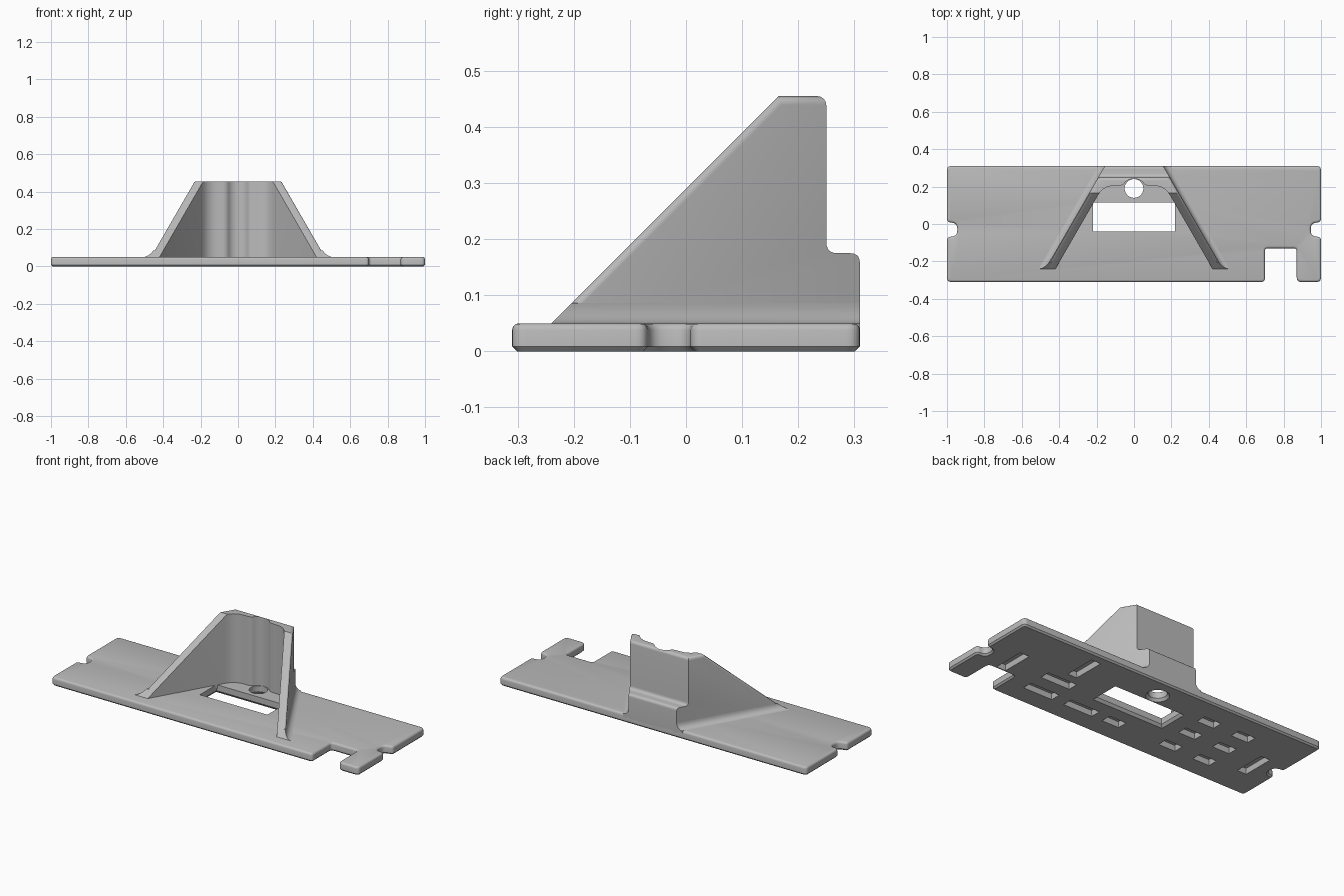
import bpy, bmesh, math
from mathutils import Vector

if "Cube" in bpy.data.objects:
    bpy.data.objects.remove(bpy.data.objects["Cube"], do_unlink=True)

gray = bpy.data.materials.new("light_gray")
gray.use_nodes = True
COLOR = (0.5, 0.5, 0.5, 1)
gray.diffuse_color = COLOR
gray.node_tree.nodes["Principled BSDF"].inputs["Base Color"].default_value = COLOR


def rounded(points, steps=5):
    """Outline from (a, b, corner tangent length) with curved corners."""
    out = []
    for i, (a, b, r) in enumerate(points):
        p = Vector((a, b))
        if r == 0:
            out.append(p)
            continue
        before = Vector(points[i - 1][:2])
        after = Vector(points[(i + 1) % len(points)][:2])
        start = p + (before - p).normalized() * r
        end = p + (after - p).normalized() * r
        for k in range(steps + 1):
            t = k / steps
            out.append(start * (1 - t) ** 2 + p * 2 * t * (1 - t) + end * t * t)
    return out


def loft(bm, rings):
    """Closed solid through rings of equal length."""
    rows = [[bm.verts.new(p) for p in ring] for ring in rings]
    n = len(rows[0])
    for low, high in zip(rows, rows[1:]):
        for i in range(n):
            j = (i + 1) % n
            bm.faces.new((low[i], low[j], high[j], high[i]))
    bm.faces.new(rows[0][::-1])
    bm.faces.new(rows[-1])
    bmesh.ops.recalc_face_normals(bm, faces=bm.faces)


def flat(outline, z):
    return [(p[0], p[1], z) for p in outline]


def rectangle(x, y, w, d, z):
    return [(x + sx * w / 2, y + sy * d / 2, z)
            for sx, sy in ((-1, -1), (1, -1), (1, 1), (-1, 1))]


def circle(x, y, r, z, n=40):
    return [(x + r * math.cos(math.tau * i / n),
             y + r * math.sin(math.tau * i / n), z) for i in range(n)]


def finish(bm, name):
    mesh = bpy.data.meshes.new(name)
    bm.to_mesh(mesh)
    bm.free()
    mesh.materials.append(gray)
    obj = bpy.data.objects.new(name, mesh)
    bpy.context.collection.objects.link(obj)
    return obj


def activate(obj):
    bpy.ops.object.select_all(action='DESELECT')
    obj.select_set(True)
    bpy.context.view_layer.objects.active = obj


def cut(obj, cutter):
    activate(obj)
    mod = obj.modifiers.new("cut", 'BOOLEAN')
    mod.operation = 'DIFFERENCE'
    mod.solver = 'EXACT'
    mod.object = cutter
    bpy.ops.object.modifier_apply(modifier=mod.name)
    bpy.data.objects.remove(cutter, do_unlink=True)


def smooth(obj):
    activate(obj)
    bpy.ops.object.shade_smooth_by_angle(angle=math.radians(32))


THICK = 0.05

# Base plate with end notches and a front slot
notch = [(1, -0.07, 0.02), (0.945, -0.065, 0.03),
         (0.945, 0.005, 0.03), (1, 0.01, 0.02)]
outline = [(-1, -0.31, 0.025), (0.70, -0.31, 0.02), (0.70, -0.13, 0.015),
           (0.87, -0.13, 0.015), (0.87, -0.31, 0.025), (1, -0.31, 0.025)]
outline += notch + [(1, 0.31, 0.025), (-1, 0.31, 0.025)]
outline += [(-x, y, r) for x, y, r in reversed(notch)]
outline = rounded(outline)
bm = bmesh.new()
loft(bm, [flat(outline, 0), flat(outline, THICK)])
for z, size, segments in ((THICK, 0.012, 3), (0, 0.009, 1)):
    rim = [e for e in bm.edges if all(abs(v.co.z - z) < 1e-5 for v in e.verts)]
    bmesh.ops.bevel(bm, geom=rim, offset=size, segments=segments,
                    profile=0.5, affect='EDGES', clamp_overlap=False)
plate = finish(bm, "base_plate")

# Window, round hole and underside pockets
bm = bmesh.new()
levels = ((-0.02, 0.012), (0, 0.012), (0.015, 0), (0.1, 0))
loft(bm, [rectangle(0, 0.037, 0.44 + 2 * g, 0.155 + 2 * g, z) for z, g in levels])
loft(bm, [circle(0, 0.19, 0.05 + g, z) for z, g in levels])
LONG, SHORT, WIDE = 0.19, 0.11, 0.06
pockets = [(x, y, WIDE, LONG) for x, y in ((0.80, -0.02), (0.47, 0.16), (-0.84, -0.04))]
pockets += [(x, y, LONG, WIDE) for x, y in ((0.49, -0.02), (0.49, -0.16), (0.22, -0.16))]
pockets += [(x, y, SHORT, WIDE) for y in (-0.16, 0, 0.15) for x in (-0.38, -0.61)]
pockets.append((0, -0.16, SHORT, WIDE))
for x, y, w, d in pockets:
    loft(bm, [rectangle(x, y, w + g, d + g, z)
              for z, g in ((-0.02, 0), (0, 0), (0.03, -0.012))])
cut(plate, finish(bm, "plate_cutter"))
smooth(plate)

# Tower: sloped side profile, walls splayed towards the front
TOP, SPLAY, SUNK = 0.455, math.tan(math.radians(30)), 0.03


def outer_x(y):
    return 0.24 + (0.165 - y) * SPLAY


profile = rounded([(-0.26, SUNK, 0), (0.165, TOP, 0), (0.25, TOP, 0),
                   (0.25, 0.175, 0.02), (0.31, 0.175, 0.018), (0.31, SUNK, 0)])
bm = bmesh.new()
loft(bm, [[(s * outer_x(y), y, z) for y, z in profile] for s in (-1, 1)])


def is_soft(edge):
    a, b = (v.co for v in edge.verts)
    across = abs(a.x - b.x) > 0.3 and abs(a.y - b.y) < 1e-5
    if across:
        return a.z > TOP - 0.001 and a.y > 0.2
    on_slope = all(abs(p.z - p.y - 0.29) < 1e-4 for p in (a, b))
    on_top = all(p.z > TOP - 0.001 for p in (a, b))
    return on_slope or on_top


bmesh.ops.bevel(bm, geom=[e for e in bm.edges if is_soft(e)], offset=0.016,
                segments=4, profile=0.5, affect='EDGES', clamp_overlap=True)
tower = finish(bm, "tower")

# Hollow with rounded inner corners and a groove above the round hole
WALL = 0.054
front = -0.35
side = [(outer_x(front) - WALL, front, 0),
        (outer_x(0.205) - WALL, 0.205, 0.06)]
half = rounded(side + [(0, 0.205, 0)])[:-1]
half += [Vector(p) for p in ((0.08, 0.205), (0.063, 0.208), (0.052, 0.217),
                             (0.044, 0.227), (0.029, 0.236), (0.012, 0.241))]
hollow = half + [Vector((-p.x, p.y)) for p in reversed(half)]
bm = bmesh.new()
loft(bm, [flat(hollow, 0), flat(hollow, 0.6)])
cut(tower, finish(bm, "hollow_cutter"))
smooth(tower)

# Concave fillets where the side walls meet the plate
FLARE = 0.036
for s, name in ((1, "left_wall_fillet"), (-1, "right_wall_fillet")):
    section = [(-0.02, SUNK), (FLARE, SUNK)]
    for k in range(8):
        a = math.pi / 2 * k / 7
        section.append((FLARE * (1 - math.sin(a)), THICK + FLARE * (1 - math.cos(a))))
    section.append((-0.02, THICK + FLARE))
    bm = bmesh.new()
    loft(bm, [[(s * (outer_x(y) + dx), y, z) for dx, z in section]
              for y in (-0.28, 0.31)])
    result = bmesh.ops.bisect_plane(
        bm, geom=bm.verts[:] + bm.edges[:] + bm.faces[:],
        plane_co=(0, -0.24, THICK), plane_no=(0, -1, 1), clear_outer=True)
    rim = [g for g in result["geom_cut"] if isinstance(g, bmesh.types.BMEdge)]
    bmesh.ops.edgeloop_fill(bm, edges=rim)
    bmesh.ops.recalc_face_normals(bm, faces=bm.faces)
    smooth(finish(bm, name))
